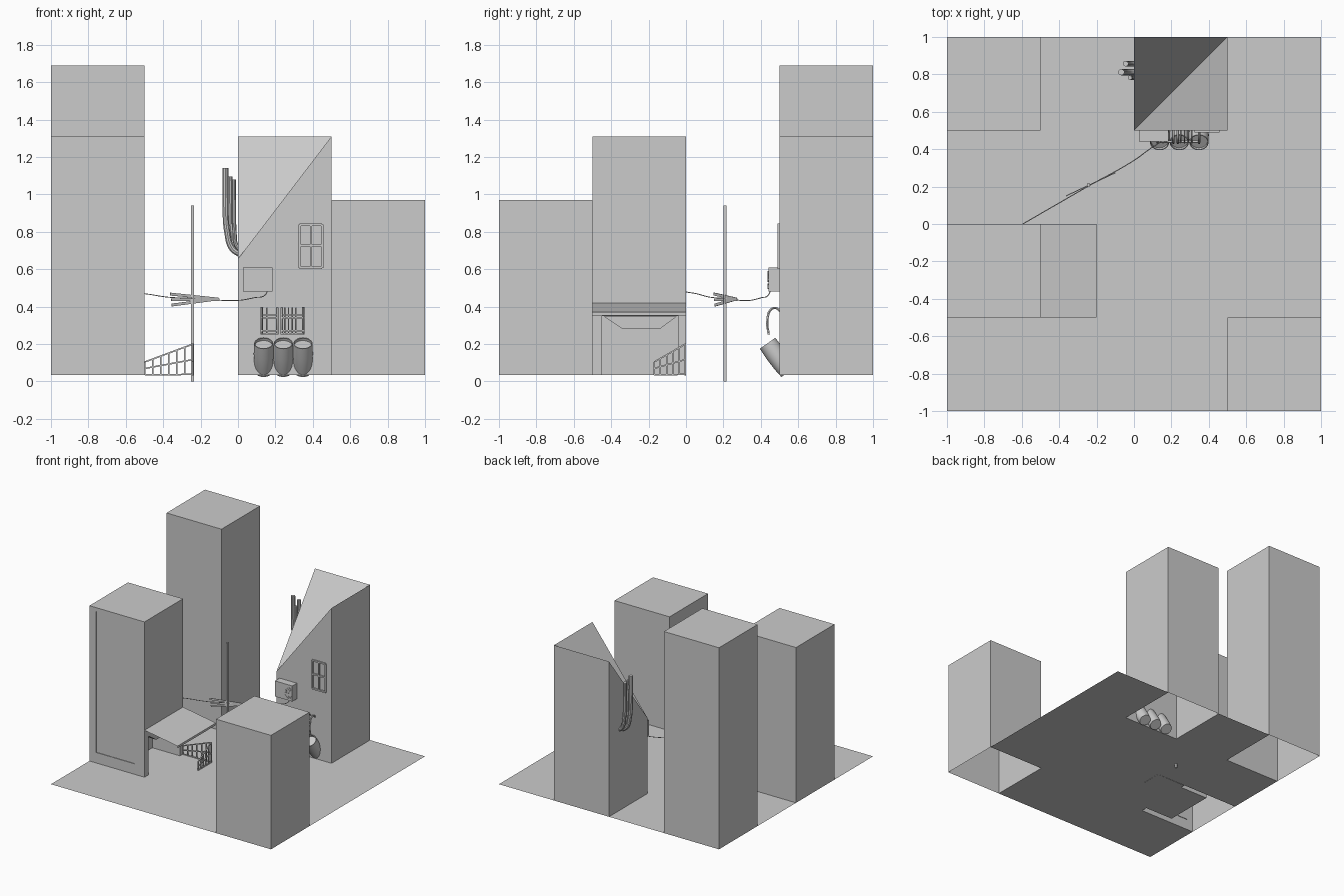
import bpy, bmesh, math, random
from mathutils import Vector, Matrix

if "Cube" in bpy.data.objects:
    bpy.data.objects.remove(bpy.data.objects["Cube"])

G = 0.034  # street level
random.seed(4)


def mesh(name, polys, recalc=False):
    bm = bmesh.new()
    for p in polys:
        bm.faces.new([bm.verts.new(v) for v in p])
    bmesh.ops.remove_doubles(bm, verts=bm.verts, dist=1e-5)
    bmesh.ops.dissolve_degenerate(bm, edges=bm.edges, dist=1e-5)
    if recalc:
        bmesh.ops.recalc_face_normals(bm, faces=bm.faces)
    me = bpy.data.meshes.new(name)
    bm.to_mesh(me)
    bm.free()
    ob = bpy.data.objects.new(name, me)
    bpy.context.collection.objects.link(ob)
    return ob


def bars(name, segs, w, d):
    """Rectangular bars between point pairs, w across and d deep."""
    polys = []
    for a, b in segs:
        a, b = Vector(a), Vector(b)
        t = (b - a).normalized()
        ref = Vector((0, 0, 1)) if abs(t.z) < 0.9 else Vector((1, 0, 0))
        s = t.cross(ref).normalized()
        u = s.cross(t)
        offs = [s * i * d / 2 + u * j * w / 2 for i, j in ((-1, -1), (1, -1), (1, 1), (-1, 1))]
        r0, r1 = [a + o for o in offs], [b + o for o in offs]
        polys += [r0[::-1], r1]
        polys += [[r0[i], r0[(i + 1) % 4], r1[(i + 1) % 4], r1[i]] for i in range(4)]
    bm = bmesh.new()
    for p in polys:
        bm.faces.new([bm.verts.new(v) for v in p])
    me = bpy.data.meshes.new(name)
    bm.to_mesh(me)
    bm.free()
    ob = bpy.data.objects.new(name, me)
    bpy.context.collection.objects.link(ob)
    return ob


def box(name, x0, x1, y0, y1, z0, z1):
    bpy.ops.mesh.primitive_cube_add(size=1, location=((x0 + x1) / 2, (y0 + y1) / 2, (z0 + z1) / 2))
    ob = bpy.context.object
    ob.name = name
    ob.scale = (x1 - x0, y1 - y0, z1 - z0)
    return ob


def tube(name, pts, r, res=3):
    cu = bpy.data.curves.new(name, 'CURVE')
    cu.dimensions = '3D'
    cu.bevel_depth, cu.bevel_resolution, cu.use_fill_caps = r, res, True
    sp = cu.splines.new('BEZIER')
    sp.bezier_points.add(len(pts) - 1)
    for bp, p in zip(sp.bezier_points, pts):
        bp.co = p
        bp.handle_left_type = bp.handle_right_type = 'AUTO'
    ob = bpy.data.objects.new(name, cu)
    bpy.context.collection.objects.link(ob)
    bpy.ops.object.select_all(action='DESELECT')
    ob.select_set(True)
    bpy.context.view_layer.objects.active = ob
    bpy.ops.object.convert(target='MESH')
    bpy.ops.object.shade_smooth_by_angle()


def block(x, y, h, skip=()):
    """Walls and roof of a half-unit square tower with no floor."""
    c = [(x, y), (x + .5, y), (x + .5, y + .5), (x, y + .5)]
    walls = [[(*c[i], G), (*c[(i + 1) % 4], G), (*c[(i + 1) % 4], h), (*c[i], h)]
             for i in range(4) if i not in skip]
    return walls + [[(*p, h) for p in c]]


def recessed(f, outer, inner, depth):
    """Wall with a recessed panel; f maps (u, v, depth) to space."""
    corners = lambda r: [(r[0], r[2]), (r[1], r[2]), (r[1], r[3]), (r[0], r[3])]
    o, n = corners(outer), corners(inner)
    P = []
    for i in range(4):
        j = (i + 1) % 4
        P.append([f(*o[i], 0), f(*o[j], 0), f(*n[j], 0), f(*n[i], 0)])
        P.append([f(*n[i], 0), f(*n[j], 0), f(*n[j], depth), f(*n[i], depth)])
    return P + [[f(*q, depth) for q in n]]


# Street slab, left open below the towers
holes = {(0, 3), (0, 1), (2, 3), (3, 0)}
mesh("ground", [[(-1 + .5 * (i + a), -1 + .5 * (j + b), G) for a, b in ((0, 0), (1, 0), (1, 1), (0, 1))]
                for i in range(4) for j in range(4) if (i, j) not in holes])

# Plain towers
mesh("tall_tower", block(-1, .5, 1.69))
mesh("short_tower", block(.5, -1, .97))

# Shop tower: front panel and open stall on its right side
shop = block(-1, -.5, 1.31, skip=(0, 1))
shop += recessed(lambda u, v, d: (u, -.5 + d, v), (-1, -.5, G, 1.31), (-.94, -.59, .12, 1.28), .005)
shop += recessed(lambda u, v, d: (-.5 - d, u, v), (-.5, 0, G, 1.31), (-.45, -.04, G, .35), .25)
mesh("shop_tower", shop)
mesh("awning", [[(-.5, -.5, .42), (-.2, -.5, .37), (-.2, 0, .37), (-.5, 0, .42)],
                [(-.2, -.5, .37), (-.2, -.5, .352), (-.2, 0, .352), (-.2, 0, .37)]])
prof = [(-.44, .347), (-.05, .347), (-.14, .28), (-.34, .28)]
near, far = [(-.505, *p) for p in prof], [(-.56, *p) for p in prof]
mesh("stall_hood", [near, far] + [[near[i], near[i - 1], far[i - 1], far[i]] for i in range(4)], True)

# Tower with one dropped roof corner
lo, a, b, c = (0, .5, .655), (.5, .5, 1.31), (.5, 1, 1.31), (0, 1, 1.31)
g = lambda p: (p[0], p[1], G)
mesh("slant_tower", [[g(p), g(q), q, p] for p, q in ((lo, a), (a, b), (b, c), (c, lo))]
     + [[lo, a, b], [lo, b, c]])

# Window
x0, x1, z0, z1, y = .33, .45, .607, .838, .495
bars("window_frame", [((x0, y, z0), (x1, y, z0)), ((x0, y, z1), (x1, y, z1)), ((x0, y, z0), (x0, y, z1)),
                      ((x1, y, z0), (x1, y, z1)), ((.39, y, z0), (.39, y, z1)), ((x0, y, .727), (x1, y, .727))],
     .012, .012)

# Air unit with grille
box("air_unit", .028, .185, .44, .51, .48, .608)
segs = []
for i in range(26):
    px, pz, t = random.uniform(.12, .173), random.uniform(.493, .595), random.uniform(0, 3.14)
    dx, dz = .006 * math.cos(t), .006 * math.sin(t)
    segs.append(((px - dx, .439, pz - dz), (px + dx, .439, pz + dz)))
bars("air_unit_grille", segs, .004, .004)

# Leaning barrels pushed into the wall
prof = [(0, 0), (.044, 0), (.05, .05), (.053, .12), (.051, .19), (.046, .19), (.046, .175), (0, .175)]
n = 32
bot, top = Vector((0, .546, .049)), Vector((0, .436, .204))
rot = (top - bot).to_track_quat('Z', 'Y').to_matrix()
for k, x in enumerate((.137, .242, .347)):
    ring = lambda r, z, i: rot @ Vector((r * math.cos(math.tau * i / n), r * math.sin(math.tau * i / n), z)) \
        + bot + Vector((x, 0, 0))
    polys = []
    for (r0, h0), (r1, h1) in zip(prof, prof[1:]):
        for i in range(n):
            polys.append([ring(r0, h0, i), ring(r0, h0, i + 1), ring(r1, h1, i + 1), ring(r1, h1, i)])
    ob = mesh(f"barrel_{k + 1}", polys)
    bpy.ops.object.select_all(action='DESELECT')
    ob.select_set(True)
    bpy.context.view_layer.objects.active = ob
    bpy.ops.object.shade_smooth_by_angle()

# Curved wall racks
for k, x in enumerate((.126, .155, .21, .234, .25, .27, .29, .31, .348)):
    tube(f"rack_hoop_{k + 1}", [(x, .442, .25), (x, .435, .32), (x, .455, .385), (x, .48, .392), (x, .505, .375)],
         .007 if k in (0, 2, 3, 8) else .004, 1)
bars("rack_rails", [((xa, yy, z), (xb, yy, z)) for xa, xb in ((.12, .215), (.228, .355))
                    for yy, z in ((.442, .255), (.437, .27), (.437, .34), (.441, .355))], .007, .01)

# Bent pipes on the left wall
for k, (x, y, h, r, s) in enumerate(((-.068, .812, 1.14, .017, .68), (-.045, .857, 1.095, .015, .69),
                                     (-.022, .782, 1.08, .012, .70))):
    tube(f"pipe_{k + 1}", [(x, y, h), (x * .98, y, .95), (x * .85, y, .8), (x * .45, y, s + .03), (.02, y, s - .005)], r)

# Signpost with three pointing boards
box("signpost", -.25, -.234, .2, .216, 0, .94)
pt = lambda x, z: (x, .208 + (x + .24) * .47, z)
bars("sign_boards", [(pt(-.363, .467), pt(-.105, .44)), (pt(-.357, .437), pt(-.1, .437)),
                     (pt(-.355, .408), pt(-.115, .44))], .015, .005)

# Hanging cable
tube("cable", [(-.595, 0, .478), (-.5, .055, .469), (-.37, .13, .45), (-.24, .205, .445), (0, .34, .433),
               (.09, .405, .448), (.14, .437, .458), (.16, .452, .485)], .0025, 1)

# Sloped corner fence beside the stall
segs = []
for p, q, m in (((-.498, -.004), (-.242, -.004), 6), ((-.242, -.17), (-.242, -.004), 5)):
    at = lambda t, f: (p[0] + (q[0] - p[0]) * t, p[1] + (q[1] - p[1]) * t, G + f * (.07 + .095 * t))
    segs += [(at(i / m, 0), at(i / m, 1)) for i in range(m + 1)]
    segs += [(at(0, f), at(1, f)) for f in (.02, .5, 1)]
bars("corner_fence", segs, .008, .008)
